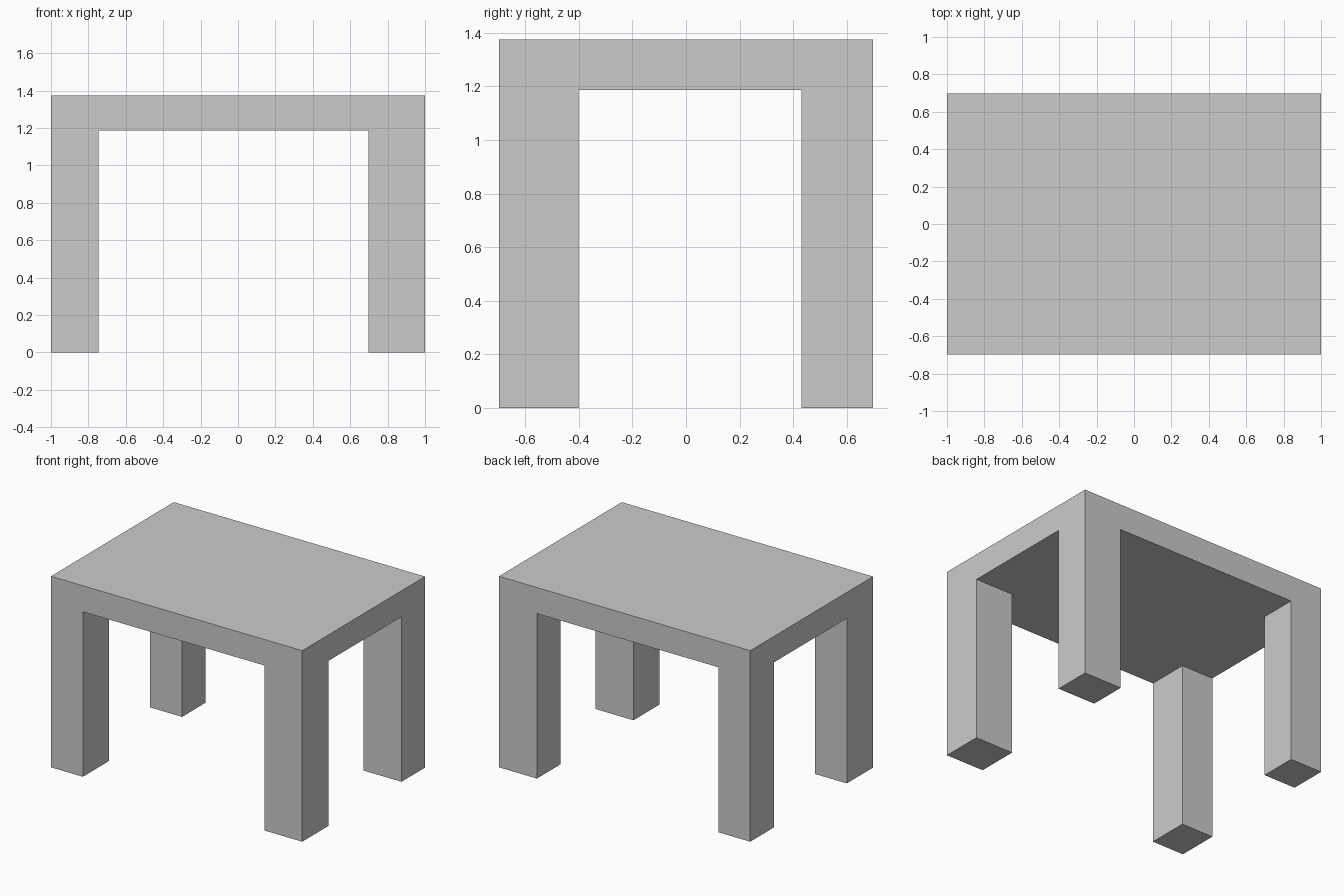
import bpy
import bmesh

if "Cube" in bpy.data.objects:
    bpy.data.objects.remove(bpy.data.objects["Cube"])

# Grid lines: outer edges and the inner faces of the legs
XS = (-1.0, -0.746, 0.698, 1.0)
YS = (-0.698, -0.40, 0.43, 0.698)
UNDERSIDE, TOP = 1.187, 1.374


def extrude(bm, faces, dz):
    """Extrude faces straight up or down."""
    new = bmesh.ops.extrude_face_region(bm, geom=faces)["geom"]
    verts = [g for g in new if isinstance(g, bmesh.types.BMVert)]
    bmesh.ops.translate(bm, vec=(0, 0, dz), verts=verts)


bm = bmesh.new()

# Underside, split so that each corner cell is a leg footprint
rows = [[bm.verts.new((x, y, UNDERSIDE)) for x in XS] for y in YS]
cells = {}
for j in range(3):
    for i in range(3):
        cells[i, j] = bm.faces.new((rows[j][i], rows[j + 1][i],
                                    rows[j + 1][i + 1], rows[j][i + 1]))

# Slab top
extrude(bm, list(cells.values()), TOP - UNDERSIDE)

# Four legs pulled down from the corner cells of the underside
corners = [f for f in bm.faces
           if abs(f.normal.z) > 0.5 or f.calc_center_median().z < UNDERSIDE + 1e-4]
corners = [f for f in corners
           if all(abs(v.co.z - UNDERSIDE) < 1e-4 for v in f.verts)
           and not XS[1] < f.calc_center_median().x < XS[2]
           and not YS[1] < f.calc_center_median().y < YS[2]]
extrude(bm, corners, -UNDERSIDE)

bmesh.ops.recalc_face_normals(bm, faces=bm.faces)
mesh = bpy.data.meshes.new("table")
bm.to_mesh(mesh)
bm.free()

# Table: top and legs in one solid
table = bpy.data.objects.new("table", mesh)
bpy.context.collection.objects.link(table)
